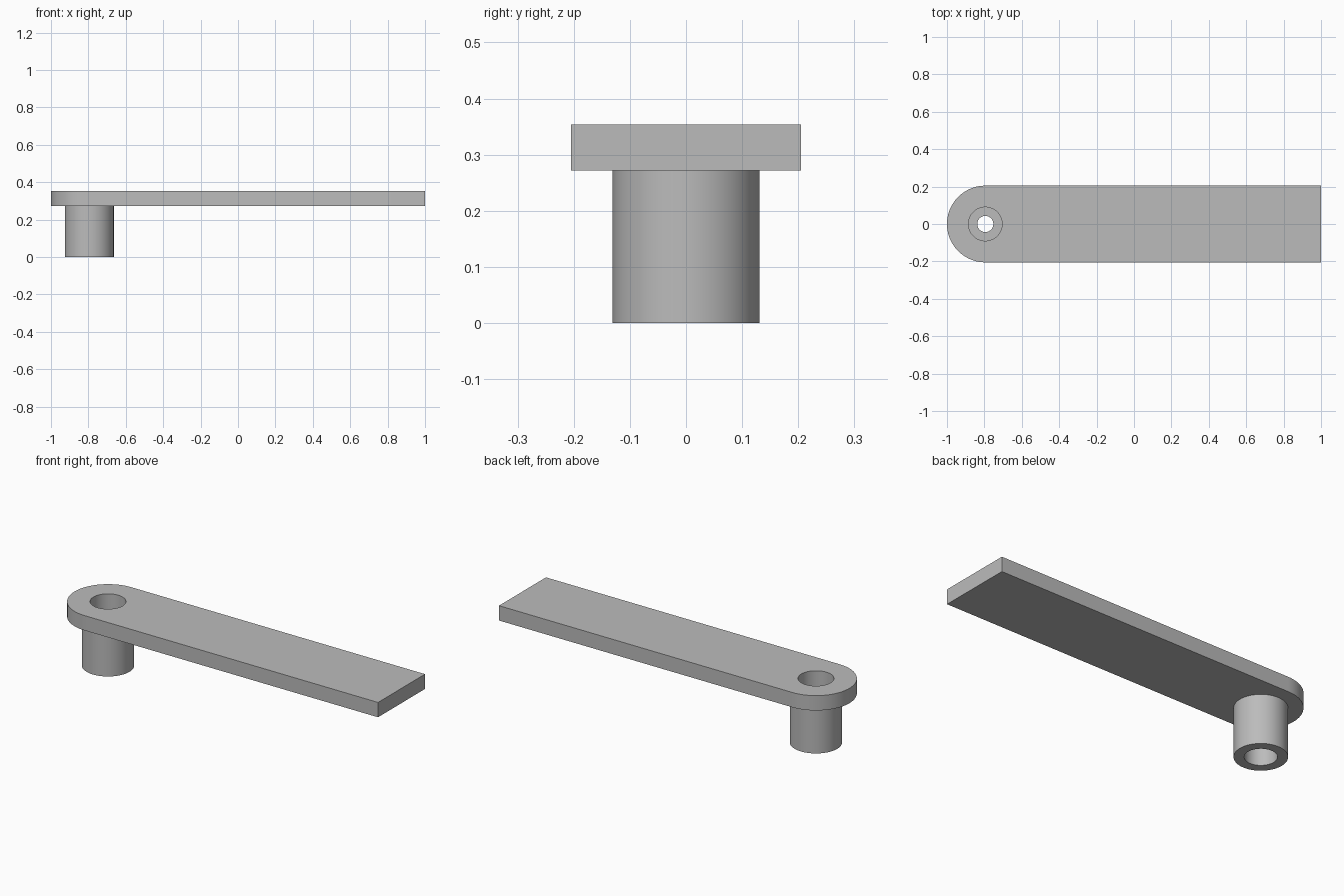
import bpy, bmesh, math

cube = bpy.data.objects.get("Cube")
if cube:
    bpy.data.objects.remove(cube, do_unlink=True)

PIVOT = -0.795           # axis of the post and the rounded end
HALF = 0.205             # half width of the bar
BOTTOM, TOP = 0.272, 0.354

grey = bpy.data.materials.new("plain grey")
grey.use_nodes = True
grey.diffuse_color = (0.5, 0.5, 0.5, 1)
grey.node_tree.nodes["Principled BSDF"].inputs["Base Color"].default_value = (0.5, 0.5, 0.5, 1)


def prism(name, outline, z0, z1):
    """Closed outline extruded from z0 to z1."""
    bm = bmesh.new()
    face = bm.faces.new([bm.verts.new((x, y, z0)) for x, y in outline])
    new = bmesh.ops.extrude_face_region(bm, geom=[face])["geom"]
    bmesh.ops.translate(bm, vec=(0, 0, z1 - z0),
                        verts=[v for v in new if isinstance(v, bmesh.types.BMVert)])
    bmesh.ops.recalc_face_normals(bm, faces=bm.faces)
    mesh = bpy.data.meshes.new(name)
    bm.to_mesh(mesh)
    bm.free()
    mesh.materials.append(grey)
    obj = bpy.data.objects.new(name, mesh)
    bpy.context.collection.objects.link(obj)
    return obj


def arc(radius, start, end, steps):
    return [(PIVOT + radius * math.cos(start + (end - start) * i / steps),
             radius * math.sin(start + (end - start) * i / steps)) for i in range(steps + 1)]


def cylinder(name, radius, z0, z1):
    return prism(name, arc(radius, 0, math.tau, 64)[:-1], z0, z1)


def combine(target, tool, operation):
    """Apply a boolean and remove the tool."""
    bpy.context.view_layer.objects.active = target
    mod = target.modifiers.new(operation, 'BOOLEAN')
    mod.operation, mod.object, mod.solver = operation, tool, 'EXACT'
    bpy.ops.object.modifier_apply(modifier=mod.name)
    bpy.data.objects.remove(tool, do_unlink=True)


# Flat bar with one rounded end
bar = prism("arm_with_post",
            arc(HALF, math.pi / 2, math.pi * 1.5, 40) + [(1, -HALF), (1, HALF)], BOTTOM, TOP)

# Hollow post under the rounded end
combine(bar, cylinder("post", 0.131, 0, BOTTOM + 0.04), 'UNION')

# Bores from above and below, joined by a narrow hole through the web
combine(bar, cylinder("upper_bore", 0.09, 0.2, 0.5), 'DIFFERENCE')
combine(bar, cylinder("lower_bore", 0.08, -0.1, 0.12), 'DIFFERENCE')
combine(bar, cylinder("through_hole", 0.043, -0.1, 0.5), 'DIFFERENCE')

bpy.ops.object.select_all(action='DESELECT')
bar.select_set(True)
bpy.context.view_layer.objects.active = bar
bpy.ops.object.shade_smooth_by_angle(angle=math.radians(30))
